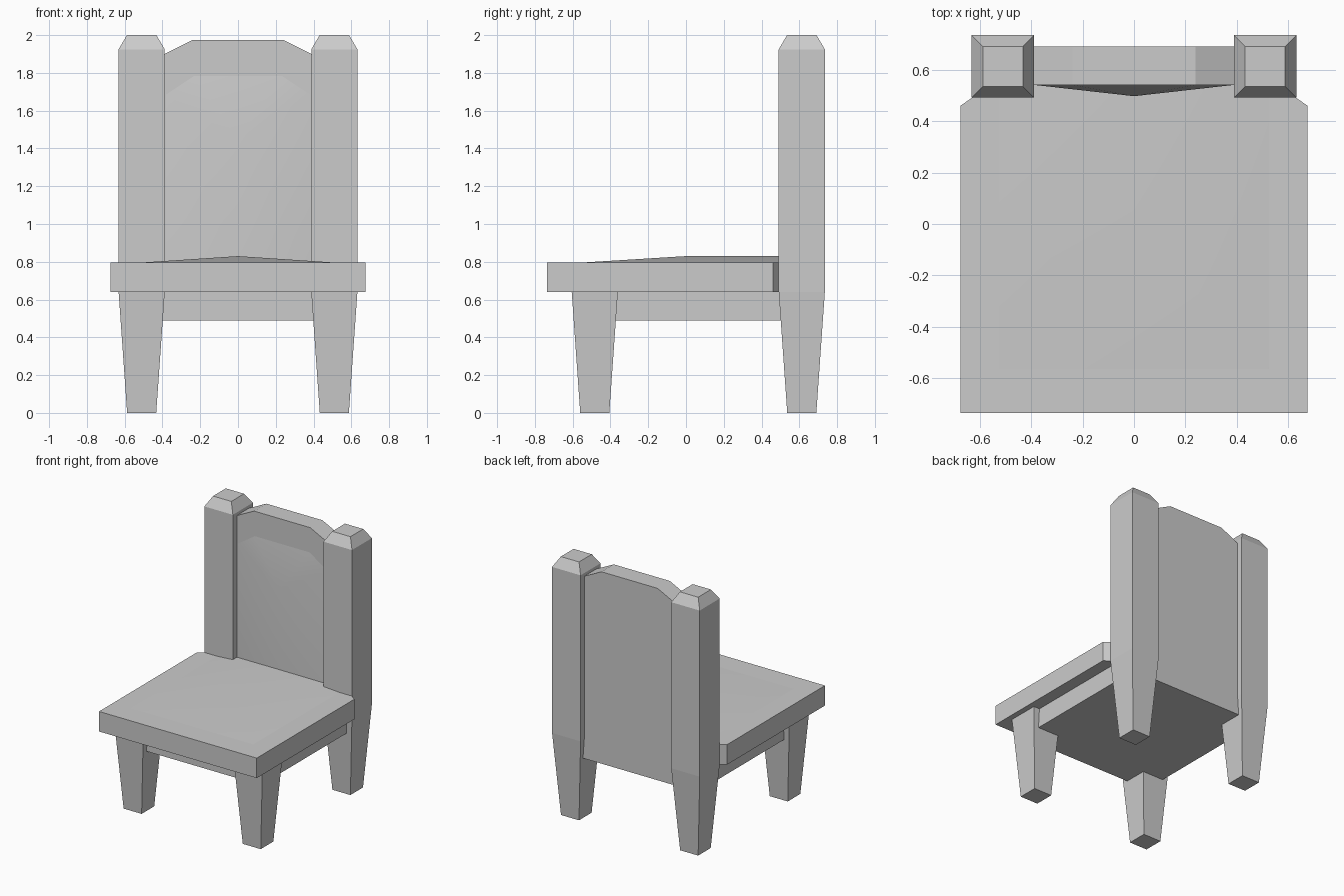
import bpy, bmesh
from math import radians

cube = bpy.data.objects.get("Cube")
if cube:
    bpy.data.objects.remove(cube, do_unlink=True)

grey = bpy.data.materials.new("plain grey")
grey.use_nodes = True
colour = (0.6, 0.6, 0.6, 1)
grey.diffuse_color = colour
grey.node_tree.nodes["Principled BSDF"].inputs["Base Color"].default_value = colour


def make(name, bm, smooth=False):
    bmesh.ops.recalc_face_normals(bm, faces=bm.faces)
    me = bpy.data.meshes.new(name)
    bm.to_mesh(me)
    bm.free()
    me.materials.append(grey)
    ob = bpy.data.objects.new(name, me)
    bpy.context.collection.objects.link(ob)
    if smooth:
        bpy.ops.object.select_all(action='DESELECT')
        ob.select_set(True)
        bpy.context.view_layer.objects.active = ob
        bpy.ops.object.shade_smooth_by_angle(angle=radians(30))
    return ob


def loft(name, rings):
    """Join equal rings of points into a closed solid."""
    bm = bmesh.new()
    loops = [[bm.verts.new(p) for p in ring] for ring in rings]
    for a, b in zip(loops, loops[1:]):
        for i in range(len(a)):
            j = (i + 1) % len(a)
            bm.faces.new((a[i], a[j], b[j], b[i]))
    bm.faces.new(loops[0])
    bm.faces.new(loops[-1])
    return make(name, bm)


def square(x, y, z, h):
    return [(x - h, y - h, z), (x + h, y - h, z), (x + h, y + h, z), (x - h, y + h, z)]


def mirrored(half):
    """Complete a half outline across the x = 0 plane."""
    return half + [(-a, b) for a, b in reversed(half)]


# legs and back posts
LEG = [(0, 0.077), (0.64, 0.122)]
POST = LEG + [(1.925, 0.122), (2.0, 0.078)]
for side, x in (("left", 0.51), ("right", -0.51)):
    loft(side + "_front_leg", [square(x, -0.483, z, h) for z, h in LEG])
    loft(side + "_back_post", [square(x, 0.613, z, h) for z, h in POST])

# seat slab with clipped back corners
outline = mirrored([(0.675, -0.735), (0.675, 0.46), (0.55, 0.545)])
loft("seat", [[(x, y, z) for x, y in outline] for z in (0.64, 0.795)])

# solid apron under the seat
apron = mirrored([(0.58, -0.55), (0.58, 0.6)])
loft("apron", [[(x, y, z) for x, y in apron] for z in (0.49, 0.645)])

# back panel with clipped top corners
panel = mirrored([(0.42, 0.49), (0.42, 1.885), (0.24, 1.975)])
loft("back_panel", [[(x, y, z) for x, z in panel] for y in (0.54, 0.69)])


def swell(name, rim, peaks, place):
    """Shallow raised surface running from a rim to a central ridge."""
    bm = bmesh.new()
    r = [bm.verts.new(place(a, b, 0)) for a, b in rim]
    low, high = [bm.verts.new(place(0, b, 1)) for b in peaks]
    n = len(r)
    bm.faces.new((r[0], r[1], high, low))
    for i in range(1, n - 2):
        bm.faces.new((r[i], r[i + 1], high))
    bm.faces.new((r[n - 2], r[n - 1], low, high))
    bm.faces.new((r[n - 1], r[0], low))
    bm.faces.new(list(reversed(r)))
    return make(name, bm, True)


# softly raised seat top and backrest
swell("seat_swell", mirrored([(0.54, 0.55), (0.54, -0.58)]), (0.55, 0),
      lambda a, b, t: (a, b, 0.794 + 0.036 * t))
swell("backrest_swell", mirrored([(0.39, 0.79), (0.39, 1.69), (0.24, 1.79)]), (0.79, 1.45),
      lambda a, b, t: (a, 0.541 - 0.044 * t, b))
